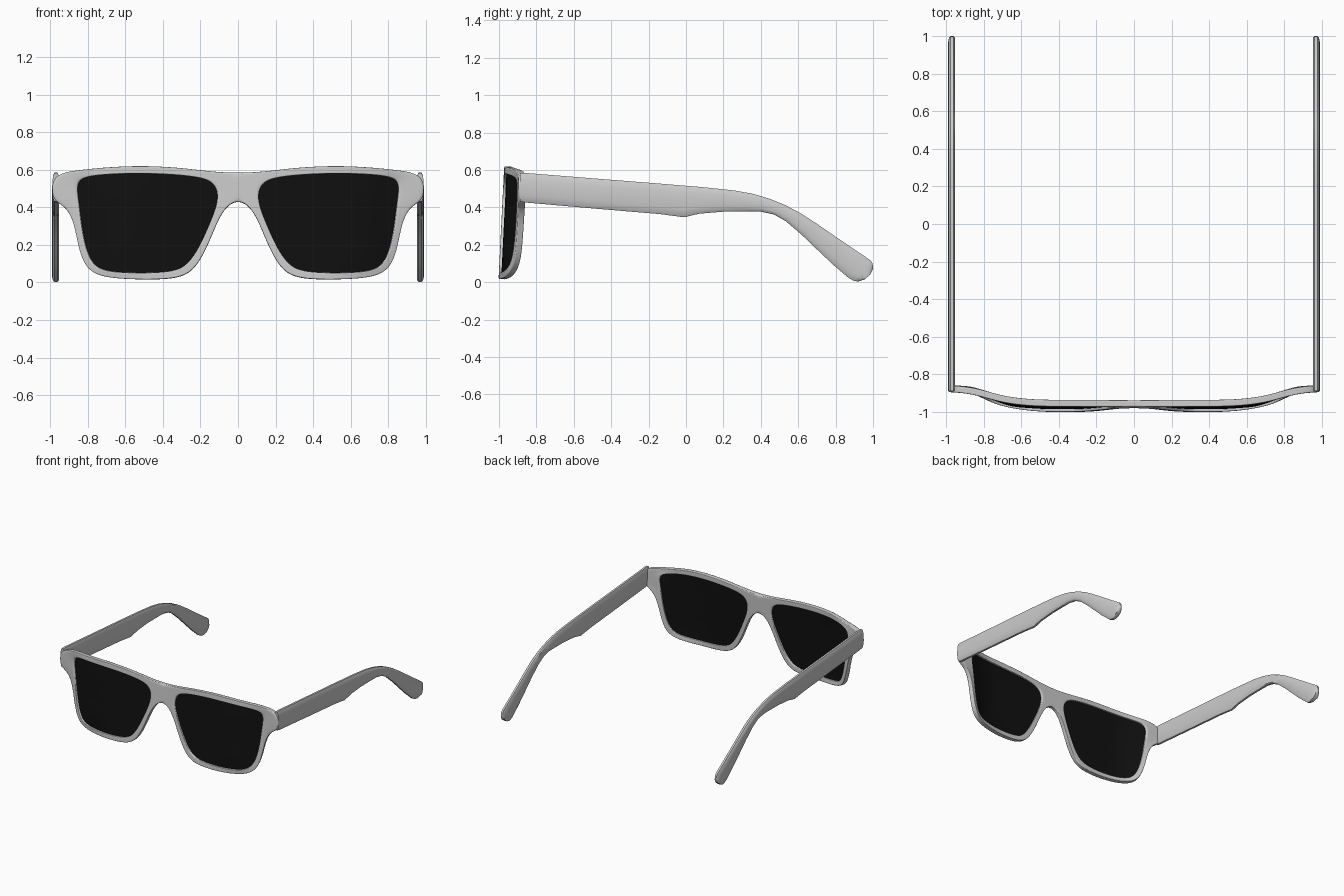
import bpy
from mathutils import Vector

if "Cube" in bpy.data.objects:
    bpy.data.objects.remove(bpy.data.objects["Cube"])


def front_y(x, z):
    """Wrap-around curve and slight tilt of the front."""
    t = min(max((abs(x) - 0.6) / 0.32, 0), 1)
    s = t * t * (3 - 2 * t)
    return -0.955 - 0.03 * (1 - z / 0.6) * (1 - s) + 0.078 * s


def make(name, verts, faces, material=None):
    me = bpy.data.meshes.new(name)
    me.from_pydata(verts, [], faces)
    me.update()
    ob = bpy.data.objects.new(name, me)
    bpy.context.collection.objects.link(ob)
    if material:
        me.materials.append(material)
    m = ob.modifiers.new("mirror", 'MIRROR')
    m.merge_threshold = 0.0005
    return ob


def thicken(ob, thickness, crease, levels):
    s = ob.modifiers.new("thickness", 'SOLIDIFY')
    s.thickness, s.offset = thickness, 0
    s.edge_crease_inner = s.edge_crease_outer = crease
    d = ob.modifiers.new("smooth", 'SUBSURF')
    d.levels = d.render_levels = levels


def shade(ob, angle):
    bpy.ops.object.select_all(action='DESELECT')
    ob.select_set(True)
    bpy.context.view_layer.objects.active = ob
    bpy.ops.object.shade_smooth_by_angle(angle=angle)


# Front frame: outer and inner (lens opening) outline as x, z pairs, right half
outer = [(0, .582), (.11, .587), (.2, .597), (.35, .614), (.53, .621), (.7, .613),
         (.86, .597), (.992, .575), (.992, .435), (.92, .41), (.872, .33), (.848, .2),
         (.815, .09), (.74, .027), (.54, .014), (.33, .016), (.235, .06), (.167, .18),
         (.12, .3), (.07, .40), (0, .443)]
inner = [(.113, .50), (.145, .54), (.21, .56), (.35, .575), (.53, .581), (.7, .576),
         (.82, .562), (.857, .53), (.852, .46), (.842, .40), (.833, .32), (.812, .2),
         (.777, .10), (.71, .058), (.54, .049), (.35, .054), (.268, .09), (.205, .19),
         (.152, .31), (.12, .39), (.107, .45)]
n = len(outer)
verts = [(x, front_y(x, z), z) for x, z in outer + inner]
faces = [(i, (i + 1) % n, n + (i + 1) % n, n + i) for i in range(n)]
frame = make("front_frame", verts, faces)
thicken(frame, 0.036, 0.5, 3)
shade(frame, 1.2)

# Dark lenses: rings shrinking to the middle of the opening
black = bpy.data.materials.new("dark_lens")
black.diffuse_color = (0.005, 0.005, 0.005, 1)
black.use_nodes = True
black.node_tree.nodes["Principled BSDF"].inputs["Base Color"].default_value = black.diffuse_color
cx, cz = 0.49, 0.32
verts, faces = [], []
for k in (1.03, 0.85, 0.6, 0.3):
    for x, z in inner:
        px, pz = cx + (x - cx) * k, cz + (z - cz) * k
        verts.append((px, front_y(px, pz), pz))
verts.append((cx, front_y(cx, cz), cz))
for i in range(n):
    j = (i + 1) % n
    faces += [(r * n + i, r * n + j, r * n + n + j, r * n + n + i) for r in range(3)]
    faces.append((3 * n + i, 3 * n + j, 4 * n))
lens = make("lenses", verts, faces, black)
thicken(lens, 0.008, 0.8, 2)
shade(lens, 0.8)

# Temples: top and bottom edge points (y, z) along the arm
arm = [((-.888, .582), (-.888, .432)), ((-.86, .584), (-.86, .426)),
       ((-.46, .552), (-.46, .391)), ((-.14, .527), (-.14, .364)),
       ((-.01, .516), (-.01, .347)), ((.09, .508), (.07, .366)),
       ((.26, .49), (.2, .377)), ((.36, .472), (.32, .378)),
       ((.45, .445), (.4, .377)), ((.53, .412), (.47, .362)),
       ((.61, .37), (.535, .325)), ((.70, .312), (.62, .252)),
       ((.79, .25), (.70, .175)), ((.89, .182), (.79, .09)),
       ((.985, .118), (.87, .022)), ((.998, .10), (.895, .008)),
       ((1.0, .07), (.92, .003)), ((.985, .04), (.955, .015))]
# Rounded cross-section: position across thickness, position from top to bottom
section = [(-1, .1), (-.6, .0), (.3, .0), (.65, .08), (.92, .25), (1, .5),
           (.92, .75), (.65, .93), (.3, 1), (-.6, 1), (-1, .9)]
c = len(section)
verts, faces = [], []
for top, bottom in arm:
    a, b = Vector(top), Vector(bottom)
    for u, t in section:
        p = a.lerp(b, t)
        verts.append((0.972 + 0.0175 * u, p.x, p.y))
for r in range(len(arm) - 1):
    for i in range(c):
        j = (i + 1) % c
        faces.append((r * c + i, r * c + j, r * c + c + j, r * c + c + i))
faces.append(tuple(reversed(range(c))))
faces.append(tuple(range((len(arm) - 1) * c, len(arm) * c)))
temples = make("temples", verts, faces)
shade(temples, 0.7)
